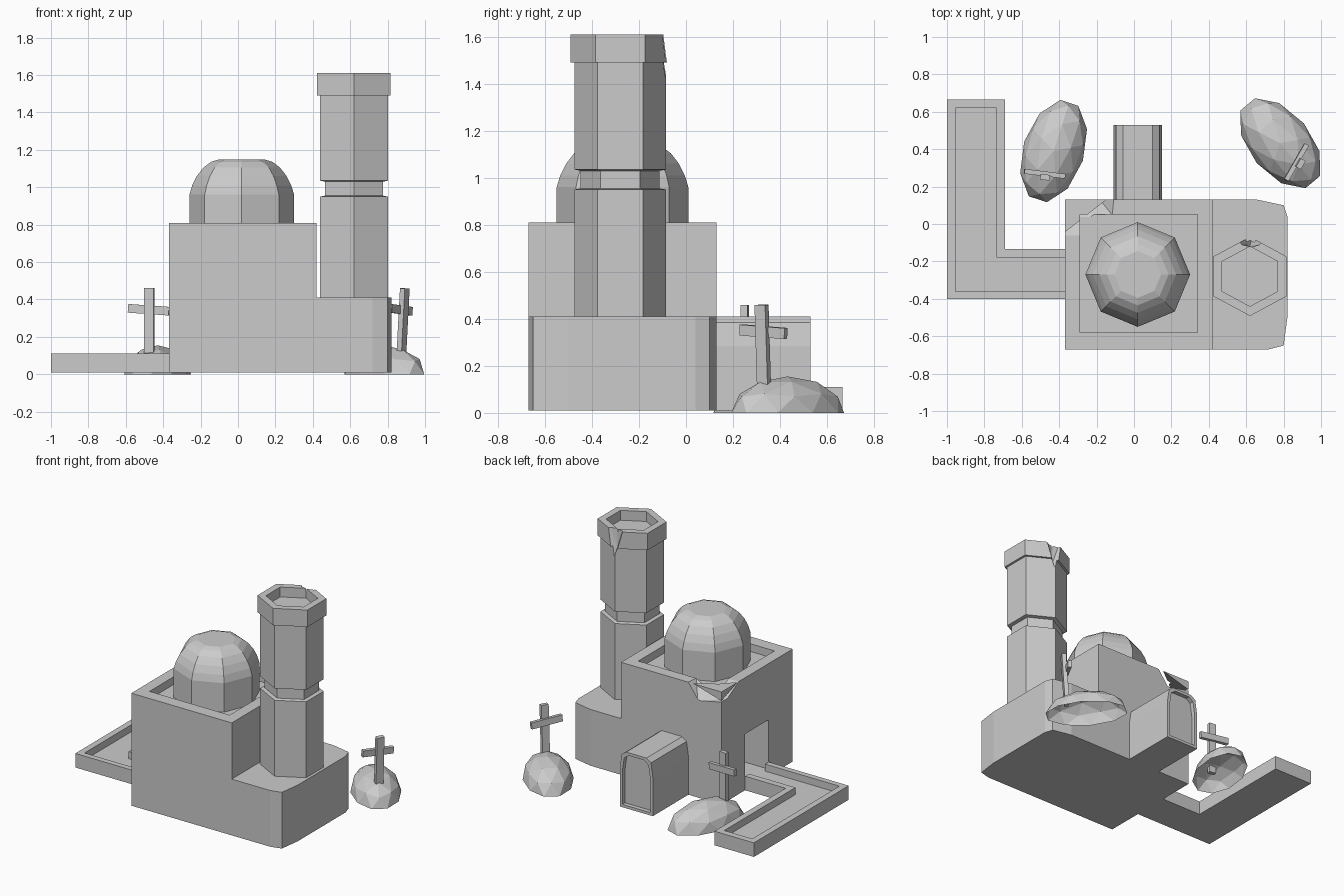
import bpy, bmesh, math
from mathutils import Vector, Matrix, Euler

if "Cube" in bpy.data.objects:
    bpy.data.objects.remove(bpy.data.objects["Cube"])


def finish(name, bm, helper=False):
    bmesh.ops.recalc_face_normals(bm, faces=bm.faces)
    me = bpy.data.meshes.new(name)
    bm.to_mesh(me)
    bm.free()
    ob = bpy.data.objects.new(name, me)
    bpy.context.collection.objects.link(ob)
    if helper:
        ob.hide_render = True
        ob.display_type = 'WIRE'
    return ob


def prism(name, pts, vec, helper=False):
    """Extrude a 3D polygon along a vector."""
    bm = bmesh.new()
    f = bm.faces.new([bm.verts.new(p) for p in pts])
    r = bmesh.ops.extrude_face_region(bm, geom=[f])
    bmesh.ops.translate(bm, vec=vec, verts=[v for v in r['geom'] if isinstance(v, bmesh.types.BMVert)])
    return finish(name, bm, helper)


def plan(name, pts, z0, z1, helper=False):
    return prism(name, [(x, y, z0) for x, y in pts], (0, 0, z1 - z0), helper)


def block(name, x0, x1, y0, y1, z0, z1, helper=False):
    return plan(name, [(x0, y0), (x1, y0), (x1, y1), (x0, y1)], z0, z1, helper)


def hull(name, pts):
    bm = bmesh.new()
    for p in pts:
        bm.verts.new(p)
    r = bmesh.ops.convex_hull(bm, input=bm.verts)
    bmesh.ops.delete(bm, geom=[v for v in r['geom_interior'] if isinstance(v, bmesh.types.BMVert)], context='VERTS')
    return finish(name, bm, True)


def loft(name, cx, cy, sides, rings, start=0.0, xs=1.0):
    """Stack polygon rings given as (radius, z), capped at both ends."""
    bm = bmesh.new()
    loops = []
    for r, z in rings:
        angs = [start + 2 * math.pi * i / sides for i in range(sides)]
        loops.append([bm.verts.new((cx + xs * r * math.cos(a), cy + r * math.sin(a), z)) for a in angs])
    for a, b in zip(loops, loops[1:]):
        for i in range(sides):
            j = (i + 1) % sides
            bm.faces.new((a[i], a[j], b[j], b[i]))
    bm.faces.new(loops[0])
    bm.faces.new(loops[-1])
    return finish(name, bm)


def boolean(ob, other, op='DIFFERENCE'):
    m = ob.modifiers.new(op.title(), 'BOOLEAN')
    m.operation = op
    m.solver = 'EXACT'
    m.object = other


# Vaulted side hall with a recessed arch on its end
def arch(w, y, z0, top):
    right = [(w, z0), (w, top - 0.125), (w - 0.015, top - 0.025), (w - 0.05, top)]
    return [(0.02 + x, y, z) for x, z in right] + [(0.02 - x, y, z) for x, z in reversed(right)]

hall = prism("side_hall", arch(0.13, 0.05, 0.01, 0.41), (0, 0.48, 0), True)
boolean(hall, prism("arch_cutter", arch(0.11, 0.50, 0.03, 0.39), (0, 0.1, 0), True))

# Low annex with softened outer corners
annex = plan("annex", [(0.2, -0.67), (0.72, -0.67), (0.80, -0.65), (0.82, -0.50), (0.82, 0.04),
                       (0.80, 0.10), (0.66, 0.13), (0.2, 0.13)], 0.01, 0.41, True)

# Main building: joined wings, sunken roof, doorway, broken corner
main = block("main_building", -0.37, 0.42, -0.67, 0.13, 0.01, 0.81)
boolean(main, annex, 'UNION')
boolean(main, hall, 'UNION')
boolean(main, block("roof_cutter", -0.29, 0.34, -0.58, 0.05, 0.755, 0.9, True))
boolean(main, block("door_cutter", -0.45, -0.15, -0.398, -0.137, 0.06, 0.41, True))
boolean(main, hull("corner_cutter", [
    (-0.10, 0.14, 0.82), (-0.19, 0.14, 0.70), (-0.38, 0.14, 0.74), (-0.38, 0.06, 0.74),
    (-0.38, -0.08, 0.82), (-0.28, -0.08, 0.82), (-0.11, 0.04, 0.82), (-0.27, 0.04, 0.76)]))

# Eight-sided dome
loft("dome", 0.02, -0.27, 8, [(0.28, 0.755), (0.28, 0.96), (0.265, 1.01), (0.24, 1.06), (0.205, 1.105),
                              (0.165, 1.135), (0.125, 1.148)])

# Hexagonal tower with neck, cap and hollow top, chipped at the back
tower = loft("tower", 0.62, -0.28, 6, [
    (0.195, 0.40), (0.195, 0.95), (0.168, 0.955), (0.168, 1.03), (0.195, 1.035), (0.195, 1.49),
    (0.212, 1.49), (0.212, 1.61), (0.16, 1.61), (0.16, 1.54)], math.pi / 6, 1.07)
boolean(tower, hull("tower_chip_cutter", [
    (0.53, -0.05, 1.63), (0.72, -0.05, 1.63), (0.57, -0.11, 1.63), (0.63, -0.125, 1.63),
    (0.68, -0.11, 1.63), (0.62, -0.115, 1.48), (0.58, -0.05, 1.48), (0.67, -0.05, 1.48),
    (0.63, -0.075, 1.40)]))

# L-shaped forecourt with a raised rim
court = plan("forecourt", [(-1, -0.40), (-0.37, -0.40), (-0.37, -0.135), (-0.69, -0.135),
                           (-0.69, 0.665), (-1, 0.665)], 0.01, 0.11)
boolean(court, plan("forecourt_cutter", [(-0.955, -0.36), (-0.3, -0.36), (-0.3, -0.18), (-0.735, -0.18),
                                         (-0.735, 0.62), (-0.955, 0.62)], 0.06, 0.2, True))


# Grave mounds: stretched open half spheres
def mound(name, x, y, angle):
    bm = bmesh.new()
    bmesh.ops.create_icosphere(bm, subdivisions=2, radius=1)
    bmesh.ops.bisect_plane(bm, geom=bm.verts[:] + bm.edges[:] + bm.faces[:], plane_co=(0, 0, 0),
                           plane_no=(0, 0, 1), clear_inner=True)
    bm.transform(Matrix.Translation((x, y, 0)) @ Matrix.Rotation(math.radians(angle), 4, 'Z')
                 @ Matrix.Diagonal((0.285, 0.165, 0.155, 1)))
    return finish(name, bm)


# Crosses: leaning upright with a tilted arm
def cross(name, x, y, angle, lean):
    bm = bmesh.new()
    parts = [((0.052, 0.03, 0.38), (0, 0, 0.27), 0), ((0.22, 0.026, 0.046), (-0.005, 0.018, 0.345), 4)]
    for size, pos, tilt in parts:
        m = (Matrix.Translation(pos) @ Matrix.Rotation(math.radians(tilt), 4, 'Y')
             @ Matrix.Diagonal((*size, 1)))
        bmesh.ops.create_cube(bm, size=1, matrix=m)
    bm.transform(Matrix.Translation((x, y, 0)) @ Euler((lean, 0, math.radians(angle))).to_matrix().to_4x4())
    return finish(name, bm)


mound("left_mound", -0.43, 0.39, 72)
mound("right_mound", 0.782, 0.432, -50)
cross("left_cross", -0.475, 0.25, -7, 0.0)
cross("right_cross", 0.868, 0.335, 60, 0.06)
